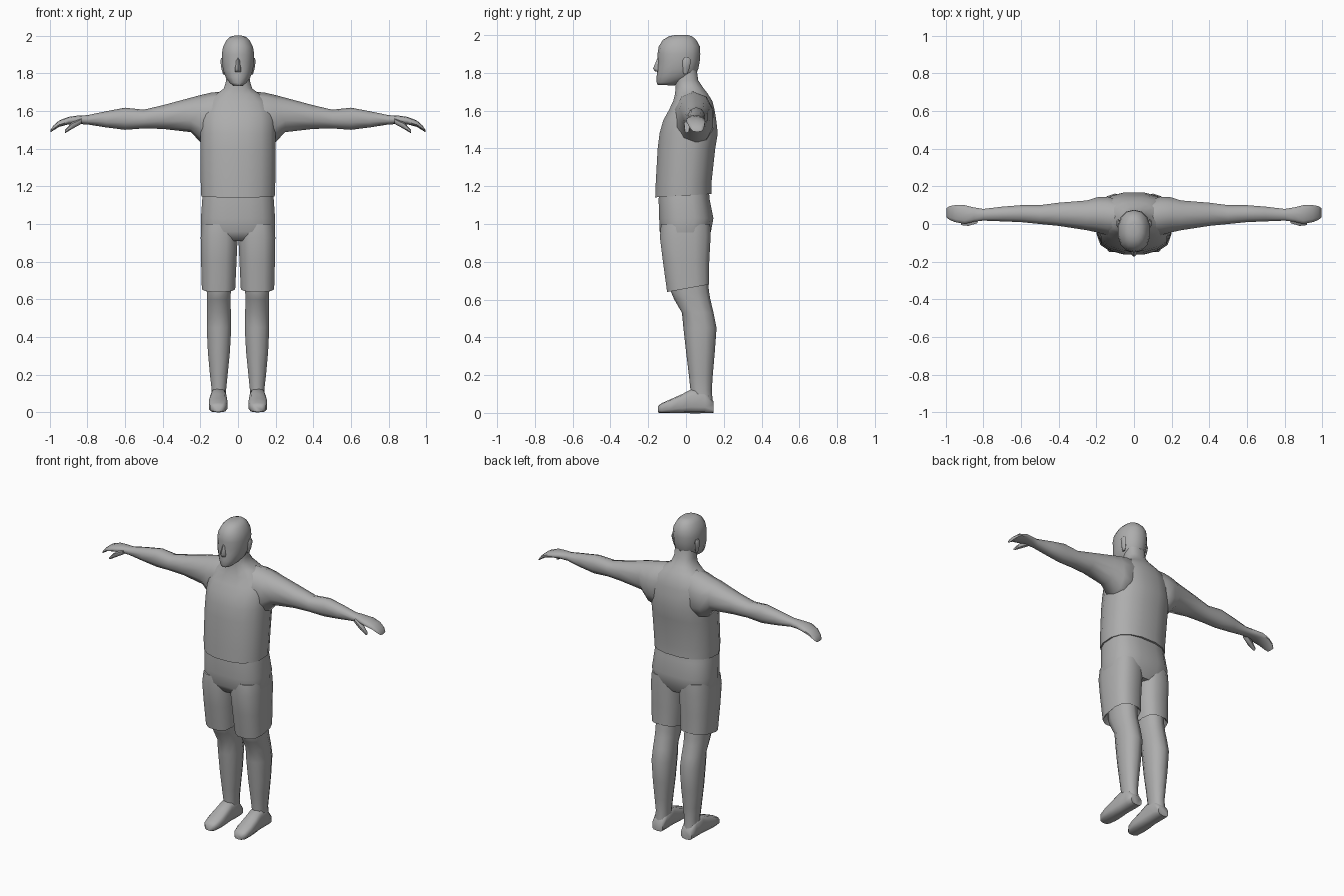
import bpy, bmesh, math

mat = bpy.data.materials.new("plain_grey")
mat.diffuse_color = (0.42, 0.42, 0.42, 1)


def loft(name, axis, rows, sides=12, power=2.4, mirror=False, angle=60):
    """Skin rounded rings along an axis.
    row = (position, a0, a1, b0, b1, slope); a and b are the other two axes in xyz order."""
    bm = bmesh.new()
    rings = []
    for row in rows:
        t, a0, a1, b0, b1 = row[:5]
        slope = row[5] if len(row) > 5 else 0
        ring = []
        for i in range(sides):
            th = 2 * math.pi * (i + 0.5) / sides
            c, s = math.cos(th), math.sin(th)
            # fit the ring exactly to its box
            k = math.cos(math.pi / sides) ** (2 / power)
            u = math.copysign(abs(c) ** (2 / power), c) / k
            v = math.copysign(abs(s) ** (2 / power), s) / k
            a = (a0 + a1) / 2 + u * (a1 - a0) / 2
            b = (b0 + b1) / 2 + v * (b1 - b0) / 2
            p = [a, b]
            p.insert(axis, t + slope * (b - (b0 + b1) / 2))
            ring.append(bm.verts.new(p))
        rings.append(ring)
    for r, q in zip(rings, rings[1:]):
        for i in range(sides):
            j = (i + 1) % sides
            bm.faces.new((r[i], r[j], q[j], q[i]))
    bm.faces.new(rings[0])
    bm.faces.new(rings[-1])
    bmesh.ops.recalc_face_normals(bm, faces=bm.faces)
    me = bpy.data.meshes.new(name)
    bm.to_mesh(me)
    bm.free()
    me.materials.append(mat)
    ob = bpy.data.objects.new(name, me)
    bpy.context.collection.objects.link(ob)
    if mirror:
        ob.modifiers.new("mirror", "MIRROR").use_mirror_merge = False
    bpy.ops.object.select_all(action='DESELECT')
    ob.select_set(True)
    bpy.context.view_layer.objects.active = ob
    bpy.ops.object.shade_smooth_by_angle(angle=math.radians(angle))
    return ob


X, Y, Z = 0, 1, 2


def sym(z, h, y0, y1, slope=0):
    return (z, -h, h, y0, y1, slope)


# shirt body, running up through the shoulders into the neck
loft("shirt", Z, [
    sym(1.15, .195, -.163, .135, .06), sym(1.22, .198, -.160, .135),
    sym(1.40, .200, -.150, .155), sym(1.48, .200, -.140, .168),
    sym(1.55, .200, -.120, .160), sym(1.60, .190, -.092, .152),
    sym(1.65, .165, -.068, .140), sym(1.69, .115, -.058, .115),
    sym(1.72, .075, -.055, .092), sym(1.76, .063, -.055, .065),
    sym(1.83, .060, -.055, .055)], sides=16)

# arm and curled hand
loft("arm", X, [
    (.06, -.05, .12, 1.48, 1.70), (.14, -.060, .145, 1.42, 1.692),
    (.195, -.045, .142, 1.435, 1.680), (.25, -.033, .125, 1.492, 1.667),
    (.40, -.010, .113, 1.508, 1.628), (.50, .000, .100, 1.510, 1.605),
    (.60, .010, .100, 1.503, 1.615), (.70, .014, .092, 1.515, 1.597),
    (.80, .018, .080, 1.530, 1.577), (.85, .012, .088, 1.532, 1.575),
    (.90, .000, .100, 1.530, 1.568), (.95, .010, .100, 1.517, 1.549),
    (.98, .022, .095, 1.498, 1.523), (.995, .035, .085, 1.488, 1.500)],
    sides=10, power=2.2, mirror=True)

# thumb
loft("thumb", X, [
    (.83, .005, .04, 1.535, 1.562), (.88, -.010, .025, 1.508, 1.540),
    (.918, -.006, .015, 1.484, 1.500)], sides=6, power=2, mirror=True)

# head, from chin to crown
loft("head", Z, [
    sym(1.735, .026, -.150, -.065, -.05), sym(1.75, .045, -.154, -.02),
    sym(1.78, .066, -.153, .045), sym(1.82, .080, -.150, .062),
    sym(1.86, .084, -.146, .070), sym(1.90, .086, -.148, .073),
    sym(1.94, .080, -.142, .071), sym(1.975, .062, -.120, .052),
    sym(1.993, .045, -.090, .032), sym(2.0, .022, -.06, .01)],
    sides=14, power=2.2)

# nose
loft("nose", Z, [
    sym(1.808, .016, -.160, -.12), sym(1.822, .017, -.171, -.12),
    sym(1.85, .011, -.160, -.12), sym(1.885, .008, -.147, -.12)],
    sides=6, power=2)

# ears
loft("ear", Z, [
    (1.795, .070, .080, -.012, .006), (1.825, .070, .088, -.016, .016),
    (1.865, .072, .094, -.018, .024), (1.882, .075, .089, -.008, .016)],
    sides=6, power=2, mirror=True)

# shorts: hips, then one trouser leg on each side
loft("shorts_hips", Z, [
    sym(1.19, .180, -.140, .120), sym(1.13, .190, -.145, .125),
    sym(1.03, .197, -.142, .145), sym(.96, .197, -.139, .132),
    sym(.91, .185, -.110, .105)], sides=16, power=2.8)
loft("shorts_leg", Z, [
    (1.0, .0, .192, -.132, .128), (.93, .002, .198, -.138, .130),
    (.80, .008, .196, -.122, .123), (.66, .015, .192, -.100, .123, .18),
    (.67, .025, .182, -.090, .113, .18), (.72, .03, .17, -.08, .11, .18)],
    sides=12, power=2.8, mirror=True)

# bare lower legs
loft("leg", Z, [
    (.76, .035, .168, -.085, .105), (.64, .038, .166, -.075, .118),
    (.60, .040, .165, -.058, .125), (.53, .038, .165, -.018, .142),
    (.45, .036, .166, -.010, .158), (.32, .043, .160, .004, .149),
    (.20, .055, .149, .018, .139), (.12, .063, .140, .026, .134),
    (.05, .062, .144, .03, .14)], sides=10, power=2.3, mirror=True)

# feet
loft("foot", Y, [
    (-.148, .080, .132, .002, .036), (-.13, .066, .148, .0, .050),
    (-.08, .056, .155, .0, .072), (-.02, .058, .152, .0, .098),
    (.03, .062, .146, .0, .124), (.10, .060, .146, .0, .118),
    (.145, .066, .140, .0, .060)], sides=10, power=3.2, mirror=True)
